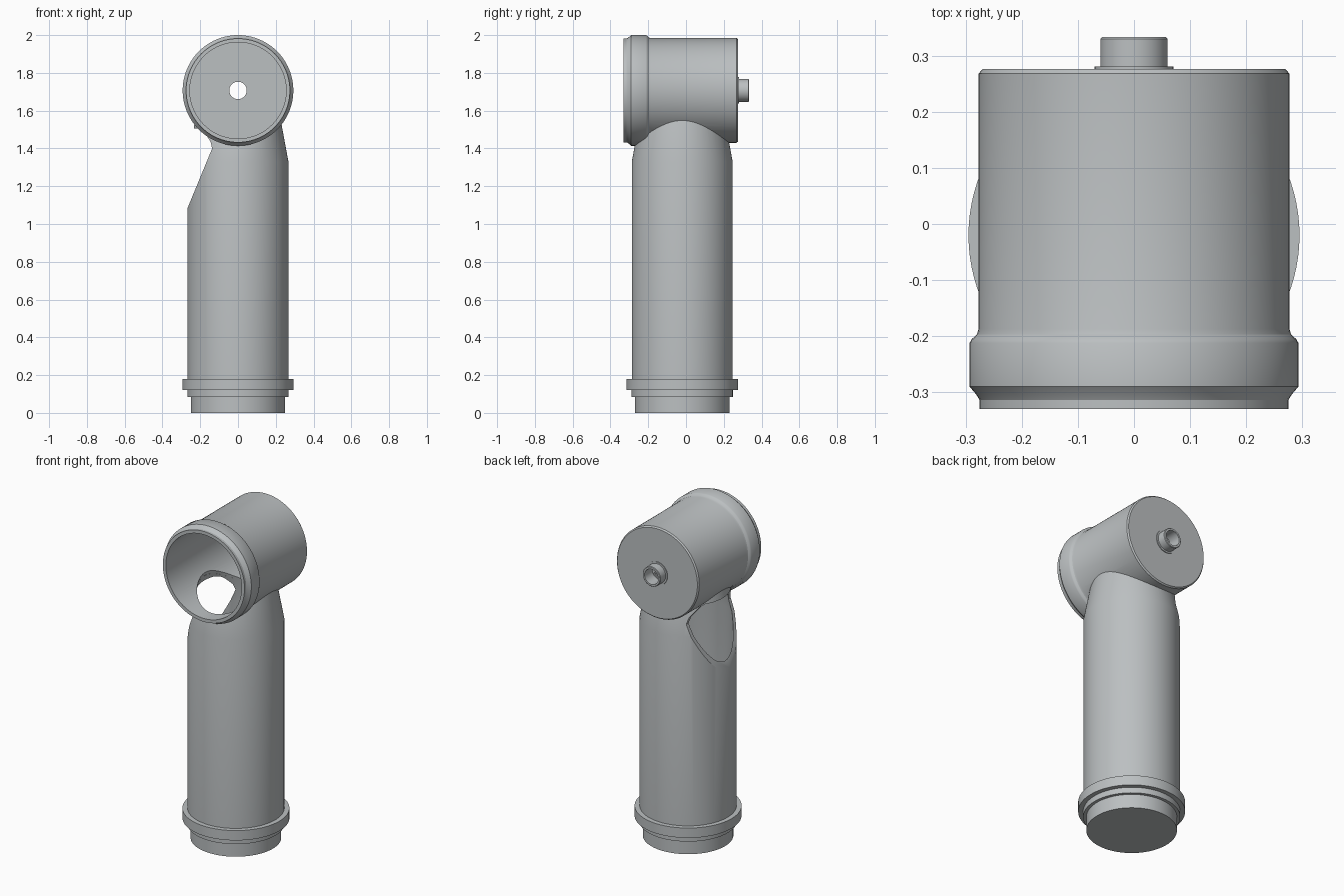
import bpy, bmesh, math
from mathutils import Matrix, Vector

default = bpy.data.objects.get("Cube")
if default:
    bpy.data.objects.remove(default)

AXIS_Y = -0.02     # column axis
HEAD_Z = 1.707     # head axis height
SEGMENTS = 96

gray = bpy.data.materials.new("light gray")
gray.use_nodes = True
COLOR = (0.50, 0.525, 0.535, 1)
gray.diffuse_color = COLOR
gray.node_tree.nodes["Principled BSDF"].inputs["Base Color"].default_value = COLOR


def finish(name, bm):
    bmesh.ops.remove_doubles(bm, verts=bm.verts, dist=1e-5)
    bmesh.ops.recalc_face_normals(bm, faces=bm.faces)
    mesh = bpy.data.meshes.new(name)
    bm.to_mesh(mesh)
    bm.free()
    mesh.materials.append(gray)
    obj = bpy.data.objects.new(name, mesh)
    bpy.context.collection.objects.link(obj)
    return obj


def lathe(name, profile, matrix, closed=False):
    """Spin a (radius, height) profile about z, then place it."""
    bm = bmesh.new()
    verts = [bm.verts.new((r, 0, h)) for r, h in profile]
    pairs = list(zip(verts, verts[1:]))
    if closed:
        pairs.append((verts[-1], verts[0]))
    edges = [bm.edges.new(p) for p in pairs]
    bmesh.ops.spin(bm, geom=verts + edges, cent=(0, 0, 0), axis=(0, 0, 1),
                   angle=math.tau, steps=SEGMENTS, use_merge=False)
    bm.transform(matrix)
    return finish(name, bm)


def prism(name, outline, half_depth):
    """Extrude an (x, z) outline along y."""
    bm = bmesh.new()
    face = bm.faces.new([bm.verts.new((x, -half_depth, z)) for x, z in outline])
    ext = bmesh.ops.extrude_face_region(bm, geom=[face])
    moved = [v for v in ext["geom"] if isinstance(v, bmesh.types.BMVert)]
    bmesh.ops.translate(bm, verts=moved, vec=Vector((0, 2 * half_depth, 0)))
    return finish(name, bm)


def cut(obj, cutter):
    """Subtract the cutter, then discard it."""
    cutter.hide_render = True
    mod = obj.modifiers.new("cut", 'BOOLEAN')
    mod.operation = 'DIFFERENCE'
    mod.solver = 'EXACT'
    mod.object = cutter
    bpy.context.view_layer.objects.active = obj
    bpy.ops.object.modifier_apply(modifier=mod.name)
    bpy.data.objects.remove(cutter)


upright = Matrix.Translation((0, AXIS_Y, 0))
lying = Matrix.Translation((0, 0, HEAD_Z)) @ Matrix.Rotation(-math.pi / 2, 4, 'X')

# Hollow column: plug, ledge, collar, tube and tapered neck, then the inside
column = lathe("column", [
    (0, 0), (0.25, 0), (0.25, 0.085), (0.268, 0.085), (0.268, 0.12),
    (0.295, 0.12), (0.295, 0.18), (0.267, 0.18), (0.267, 1.33), (0.217, 1.6),
    (0.199, 1.6), (0.249, 1.33), (0.249, 0.12), (0.232, 0.1), (0.232, 0.02),
    (0, 0.02)], upright)

# Hollow head: lip, collar, barrel, back wall and nozzle, then the inside
head = lathe("head", [
    (0.255, -0.33), (0.275, -0.33), (0.275, -0.314), (0.281, -0.304),
    (0.293, -0.29), (0.293, -0.212), (0.289, -0.205), (0.28, -0.197),
    (0.277, -0.187), (0.277, 0.268), (0.27, 0.276), (0.07, 0.276),
    (0.07, 0.281), (0.06, 0.281), (0.06, 0.33), (0.057, 0.333),
    (0.046, 0.333), (0.046, 0.256), (0.255, 0.256)], lying, closed=True)

# Slanted opening on the column's right side, with a small lip under the head
cut(column, prism("slant_cutter", [
    (-0.308, 0.985), (-0.137, 1.40), (-0.145, 1.435), (-0.18, 1.49),
    (-0.2, 1.505), (-0.6, 1.505), (-0.6, 0.985)], 0.5))

# Saddle where the neck meets the head
cut(column, lathe("saddle_cutter", [(0, -0.45), (0.27, -0.45), (0.27, 0.45), (0, 0.45)],
                  lying))

# Passage from the head into the column
cut(head, lathe("passage_cutter", [
    (0, 1.3), (0.249, 1.3), (0.249, 1.33), (0.197, 1.615), (0, 1.615)], upright))

# Smooth shading with sharp edges kept
bpy.ops.object.select_all(action='DESELECT')
for obj in (column, head):
    obj.select_set(True)
bpy.context.view_layer.objects.active = head
bpy.ops.object.shade_smooth_by_angle(angle=math.radians(30))
